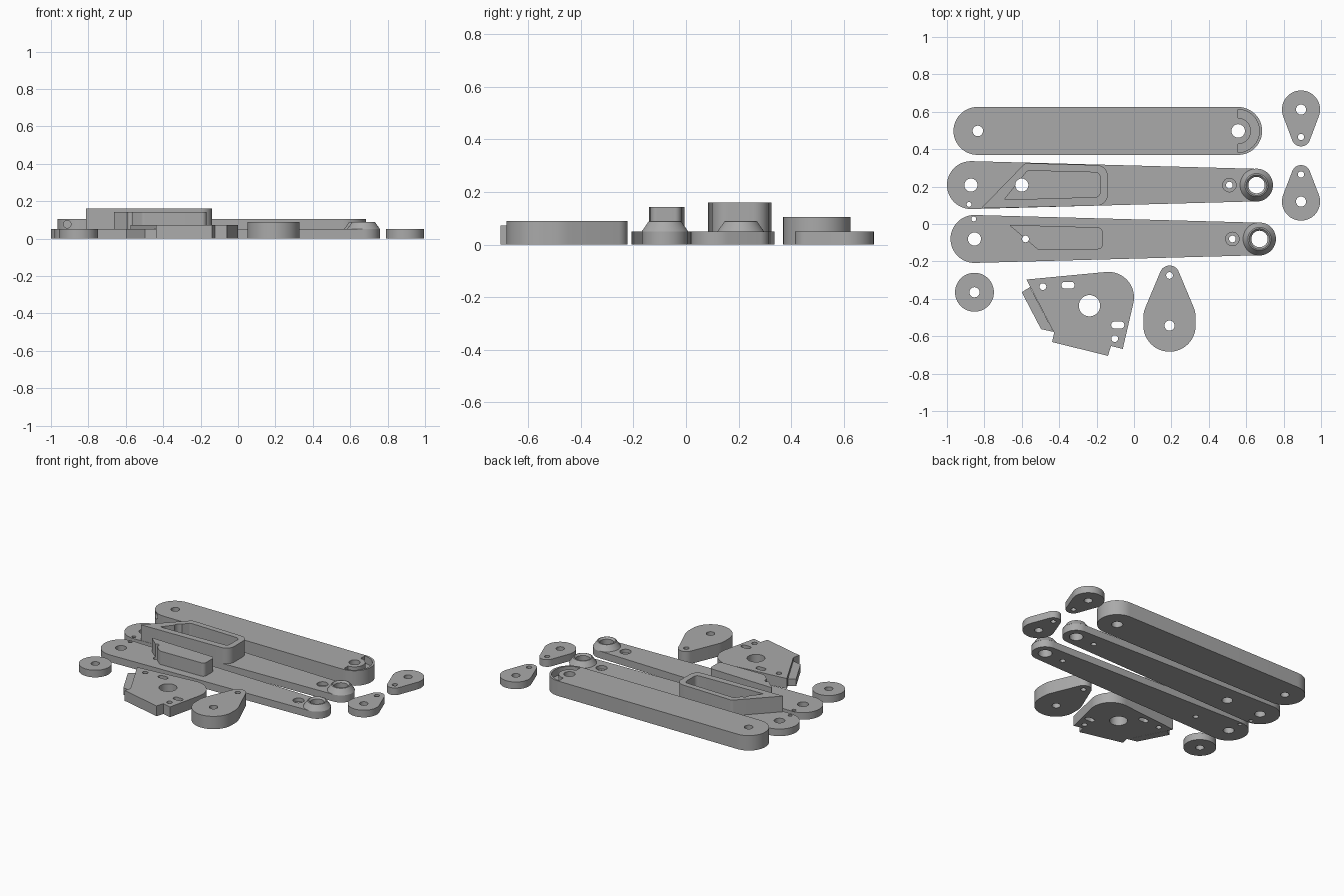
import bpy, bmesh, math
from mathutils import Vector
from mathutils.geometry import convex_hull_2d

if "Cube" in bpy.data.objects:
    bpy.data.objects.remove(bpy.data.objects["Cube"])

grey = bpy.data.materials.new("plain grey")
grey.use_nodes = True
grey.diffuse_color = (0.4, 0.4, 0.4, 1)
grey.node_tree.nodes["Principled BSDF"].inputs["Base Color"].default_value = grey.diffuse_color


def arc(x, y, r, start=0, end=360, steps=48):
    return [Vector((x + r * math.cos(math.radians(start + (end - start) * i / steps)),
                    y + r * math.sin(math.radians(start + (end - start) * i / steps))))
            for i in range(steps + 1 if end - start < 360 else steps)]


def hull(*circles):
    """Outline wrapped tightly around (x, y, radius) circles."""
    pts = [p for c in circles for p in arc(*c)]
    return [pts[i] for i in convex_hull_2d(pts)]


def finish(bm, name):
    bmesh.ops.recalc_face_normals(bm, faces=bm.faces)
    mesh = bpy.data.meshes.new(name)
    bm.to_mesh(mesh)
    bm.free()
    mesh.materials.append(grey)
    ob = bpy.data.objects.new(name, mesh)
    bpy.context.collection.objects.link(ob)
    return ob


def prism(name, outline, z0, z1):
    bm = bmesh.new()
    face = bm.faces.new([bm.verts.new((x, y, z0)) for x, y in outline])
    out = bmesh.ops.extrude_face_region(bm, geom=[face])
    bmesh.ops.translate(bm, vec=(0, 0, z1 - z0),
                        verts=[v for v in out["geom"] if isinstance(v, bmesh.types.BMVert)])
    return finish(bm, name)


def activate(ob):
    bpy.ops.object.select_all(action="DESELECT")
    ob.select_set(True)
    bpy.context.view_layer.objects.active = ob


def cut(ob, tool):
    activate(ob)
    mod = ob.modifiers.new("cut", "BOOLEAN")
    mod.operation, mod.solver, mod.object = "DIFFERENCE", "EXACT", tool
    bpy.ops.object.modifier_apply(modifier=mod.name)
    bpy.data.objects.remove(tool)


def pocket(ob, outline, floor=-0.1):
    cut(ob, prism("cutter", outline, floor, 0.3))


def drill(ob, *holes):
    for x, y, r in holes:
        pocket(ob, arc(x, y, r))


def smooth(ob):
    activate(ob)
    bpy.ops.object.shade_smooth_by_angle(angle=math.radians(30))


def boss(name, x, y):
    """Conical collar with a chamfered bore."""
    profile = [(.088, .05), (.062, .088), (.055, .09), (.044, .078), (.044, .05)]
    bm = bmesh.new()
    vs = [bm.verts.new((r, 0, z)) for r, z in profile]
    edges = [bm.edges.new((vs[i], vs[(i + 1) % len(vs)])) for i in range(len(vs))]
    bmesh.ops.spin(bm, geom=vs + edges, cent=(0, 0, 0), axis=(0, 0, 1),
                   angle=math.tau, steps=48)
    bmesh.ops.remove_doubles(bm, verts=bm.verts, dist=1e-4)
    ob = finish(bm, name)
    ob.location = (x, y, 0)
    smooth(ob)


# Thick rear cover with a curved slot and a small blind hole in its side
CY = 0.4975
cover = prism("rear_cover", hull((-.837, CY, .128), (.557, CY, .128)), 0, .105)
drill(cover, (-.835, CY, .028), (.557, CY, .036))
slot = arc(.555, CY, .115, -90, 90) + arc(.555, CY, .07, -90, 90)[::-1]
pocket(cover, slot, .055)
side = prism("cutter", arc(0, 0, .02), 0, .12)
side.rotation_euler = (math.radians(-90), 0, 0)
side.location = (-.913, .36, .077)
cut(cover, side)
smooth(cover)


# The two tapered arms share a base plate and collar
def arm(name, x0, x1, y, bore, small):
    ob = prism(name, hull((x0, y, .128), (x1, y, .087)), 0, .05)
    drill(ob, (x0, y, .035), (x1, y, .044), bore, small, (x1 - .145, y, .018))
    pocket(ob, arc(x1 - .145, y, .036), .025)
    smooth(ob)
    boss(name + "_collar", x1, y)


arm("socket_arm", -.872, .655, .208, (-.6, .208, .035), (-.882, .105, .013))
arm("plug_arm", -.853, .671, -.08, (-.58, -.08, .018), (-.857, .027, .013))

# Hollow block on the first arm, solid matching block on the second
socket = prism("socket_block", hull((-.81, .087, .003), (-.57, .295, .03),
                                    (-.2, .255, .06), (-.2, .158, .06)), .05, .16)
pocket(socket, hull((-.688, .133, .003), (-.56, .265, .02),
                    (-.207, .25, .026), (-.207, .17, .026)))
drill(socket, (-.6, .208, .035))
smooth(socket)

plug = prism("plug_block", hull((-.66, -.008, .003), (-.5, -.113, .027),
                                (-.193, -.043, .025), (-.193, -.11, .025)), .05, .143)
drill(plug, (-.58, -.08, .018))
smooth(plug)

# Round spacer and the pear-shaped links
for name, ends, height, holes in (
    ("spacer_disc", [(-.853, -.365, .104)], .05, (.027,)),
    ("large_link", [(.19, -.543, .14), (.19, -.5, .14), (.19, -.275, .053)], .09, (.027, 0, .018)),
    ("small_link_rear", [(.893, .612, .102), (.893, .465, .05)], .05, (.027, .017)),
    ("small_link_front", [(.893, .12, .102), (.893, .265, .05)], .05, (.027, .017)),
):
    ob = prism(name, hull(*ends), 0, height)
    drill(ob, *[(x, y, r) for (x, y, _), r in zip(ends, holes) if r])
    smooth(ob)

# Angular bracket plate with a low side flange
outline = [(-.575, -.297)] + [tuple(p) for p in arc(-.137, -.393, .137, -12, 95, 20)[::-1]]
outline += [(-.06, -.668), (-.123, -.652), (-.139, -.705), (-.438, -.631), (-.427, -.582)]
bracket = prism("bracket_plate", outline, 0, .072)
drill(bracket, (-.487, -.335, .018), (-.238, -.437, .057), (-.103, -.613, .018))
for x, y in ((-.353, -.327), (-.087, -.54)):
    pocket(bracket, hull((x - .017, y, .018), (x + .017, y, .018)))
smooth(bracket)
prism("bracket_flange", [(-.6, -.365), (-.556, -.337), (-.43, -.577), (-.497, -.562)], 0, .05)
